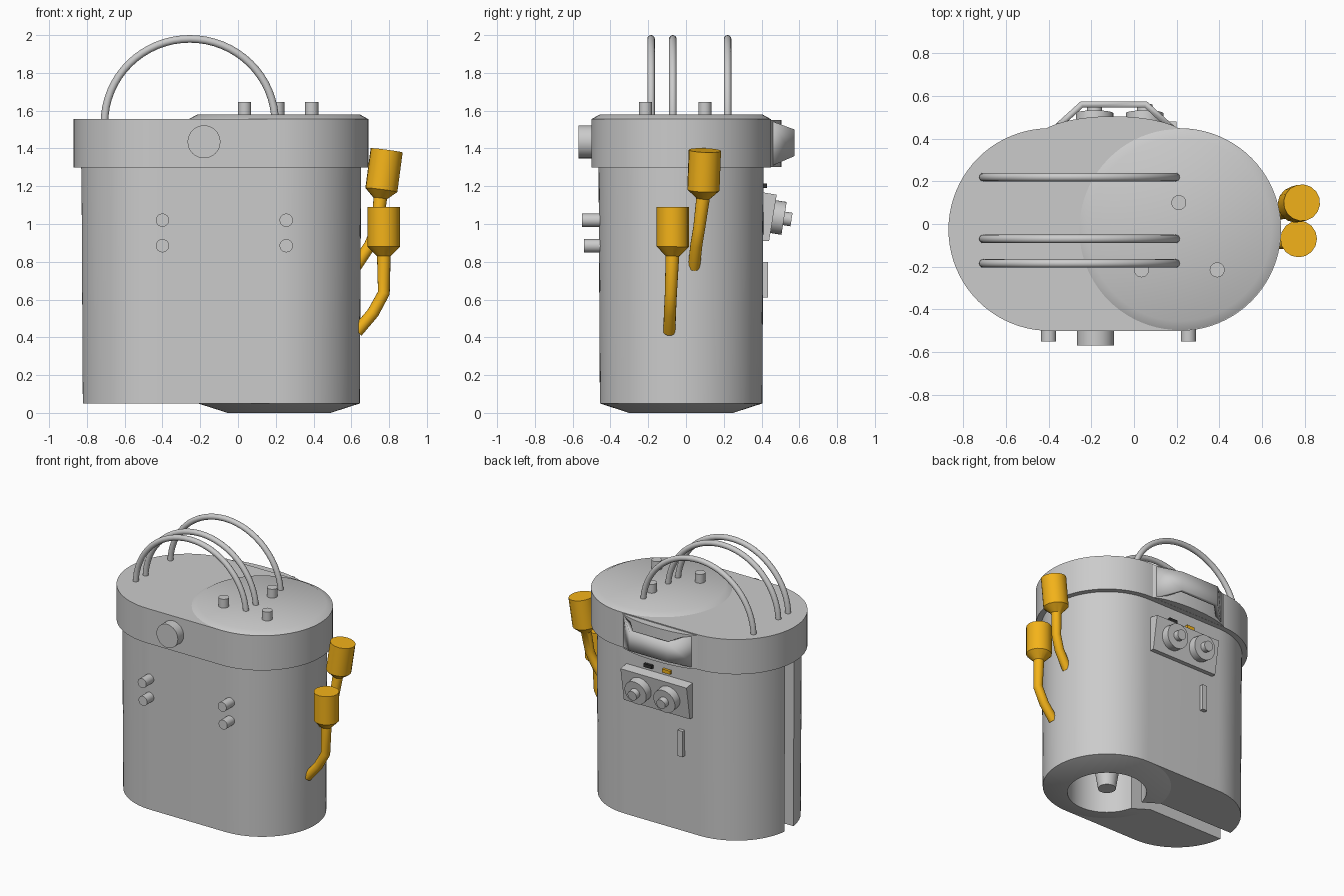
import bpy, bmesh
from math import sin, cos, pi, radians
from mathutils import Vector

if "Cube" in bpy.data.objects:
    bpy.data.objects.remove(bpy.data.objects["Cube"])


def material(name, rgb):
    m = bpy.data.materials.new(name)
    m.diffuse_color = (*rgb, 1)
    m.use_nodes = True
    m.node_tree.nodes["Principled BSDF"].inputs["Base Color"].default_value = m.diffuse_color
    return m


ORANGE = material("orange", (0.9, 0.45, 0.01))
DARK = material("dark", (0.03, 0.03, 0.03))


def smooth(ob, mat=None, angle=35):
    bpy.ops.object.select_all(action='DESELECT')
    ob.select_set(True)
    bpy.context.view_layer.objects.active = ob
    bpy.ops.object.shade_smooth_by_angle(angle=radians(angle))
    if mat:
        ob.data.materials.append(mat)
    return ob


def from_bmesh(name, bm, mat=None):
    bmesh.ops.recalc_face_normals(bm, faces=bm.faces)
    me = bpy.data.meshes.new(name)
    bm.to_mesh(me)
    bm.free()
    ob = bpy.data.objects.new(name, me)
    bpy.context.collection.objects.link(ob)
    return smooth(ob, mat)


def loft(name, loops, mat=None):
    """Closed solid through a list of equal-length point loops."""
    bm = bmesh.new()
    rings = [[bm.verts.new(p) for p in lp] for lp in loops]
    n = len(rings[0])
    for a, b in zip(rings, rings[1:]):
        for i in range(n):
            j = (i + 1) % n
            bm.faces.new((a[i], a[j], b[j], b[i]))
    bm.faces.new(rings[0])
    bm.faces.new(rings[-1])
    return from_bmesh(name, bm, mat)


CY, LX, RX = -0.026, -0.395, 0.215    # plan centres of the two rounded ends


def stadium(r, z, n=40):
    right = [(RX + r * cos(-pi / 2 + pi * i / n), CY + r * sin(-pi / 2 + pi * i / n), z) for i in range(n + 1)]
    left = [(LX + r * cos(pi / 2 + pi * i / n), CY + r * sin(pi / 2 + pi * i / n), z) for i in range(n + 1)]
    return right + left


def rod(name, a, b, r1, r2=None, mat=None, segs=32):
    """Cylinder or cone from a to b."""
    a, b = Vector(a), Vector(b)
    d = b - a
    bpy.ops.mesh.primitive_cone_add(vertices=segs, radius1=r1, radius2=r1 if r2 is None else r2,
                                    depth=d.length, location=(a + b) / 2,
                                    rotation=d.to_track_quat('Z', 'Y').to_euler())
    ob = bpy.context.object
    ob.name = name
    return smooth(ob, mat)


def box(name, lo, hi, mat=None):
    lo, hi = Vector(lo), Vector(hi)
    bpy.ops.mesh.primitive_cube_add(size=1, location=(lo + hi) / 2)
    ob = bpy.context.object
    ob.name = name
    ob.scale = hi - lo
    if mat:
        ob.data.materials.append(mat)
    return ob


def pipe(name, pts, radii, mat=None):
    """Round tube along a path with a radius for every point."""
    cu = bpy.data.curves.new(name, 'CURVE')
    cu.dimensions = '3D'
    cu.bevel_depth = 1
    cu.bevel_resolution = 6
    cu.use_fill_caps = True
    sp = cu.splines.new('POLY')
    sp.points.add(len(pts) - 1)
    for p, co, r in zip(sp.points, pts, radii):
        p.co = (*co, 1)
        p.radius = r
    ob = bpy.data.objects.new(name, cu)
    bpy.context.collection.objects.link(ob)
    bpy.ops.object.select_all(action='DESELECT')
    ob.select_set(True)
    bpy.context.view_layer.objects.active = ob
    bpy.ops.object.convert(target='MESH')
    return smooth(bpy.context.object, mat, 40)


def cut(ob, cutter):
    m = ob.modifiers.new("cut", 'BOOLEAN')
    m.operation = 'DIFFERENCE'
    m.solver = 'EXACT'
    m.object = cutter
    bpy.context.view_layer.objects.active = ob
    bpy.ops.object.modifier_apply(modifier=m.name)


# Body shell with a round cavity and a full-height slot at the left end
body = loft("body", [stadium(0.43, 0.05), stadium(0.437, 1.31)])
rim = rod("bottom_rim", (RX, CY, 0), (RX, CY, 0.05), 0.275, 0.43, segs=64)
cavity = rod("cavity_cutter", (RX, CY, -0.1), (RX, CY, 0.9), 0.265, segs=64)
slot = box("slot_cutter", (-1.0, -0.08, -0.1), (RX, 0.025, 1.29))
for part in (body, rim):
    for tool in (cavity, slot):
        cut(part, tool)
    smooth(part)
for tool in (cavity, slot):
    bpy.data.objects.remove(tool)
rod("inner_spout", (RX, CY, 0.03), (RX, CY, 0.92), 0.06, 0.2)

# Lid with a raised disc over the right end
loft("lid", [stadium(0.475, 1.30), stadium(0.475, 1.557)])
rod("lid_disc", (RX, CY, 1.555), (RX, CY, 1.58), 0.475, 0.43, segs=80)
bulge = rod("lid_back_bulge", (-0.1, 0.4, 1.301), (-0.1, 0.4, 1.55), 1, segs=64)
bulge.scale = (0.35, 0.105, 1)

# Open frame on the back of the lid
plan = [(-0.40, 0.44, 1.301, 1.55), (-0.25, 0.575, 1.36, 1.50),
        (0.06, 0.575, 1.36, 1.50), (0.21, 0.44, 1.301, 1.55)]
bm = bmesh.new()
cols = [(bm.verts.new((x, y, a)), bm.verts.new((x, y, b))) for x, y, a, b in plan]
for p, q in zip(cols, cols[1:]):
    bm.faces.new((p[0], p[1], q[1], q[0]))
frame = from_bmesh("lid_back_frame", bm)
mod = frame.modifiers.new("thickness", 'SOLIDIFY')
mod.thickness = 0.03
# keep the thickness on the inner side of the frame
mod.offset = -1 if frame.data.polygons[1].normal.y > 0 else 1

# Hoops on the lid
for k, y in enumerate((-0.185, -0.07, 0.22)):
    arc = [pi * i / 32 for i in range(33)]
    pipe(f"hoop_{k}", [(-0.255 + 0.452 * cos(t), y, 1.535 + 0.445 * sin(t)) for t in arc], [0.02] * 33)

# Pegs on the lid, front button and front studs
for k, (x, y) in enumerate(((0.035, -0.215), (0.39, -0.215), (0.21, 0.1))):
    rod(f"lid_peg_{k}", (x, y, 1.55), (x, y, 1.645), 0.035)
rod("front_button", (-0.18, -0.45, 1.435), (-0.18, -0.57, 1.435), 0.087)
for x in (-0.4, 0.255):
    for z, y in ((1.02, -0.55), (0.885, -0.54)):
        rod("front_stud", (x, -0.43, z), (x, y, z), 0.035)

# Back panel with two knobs, indicator lamps and a small rib
profile = [(0.39, 0.91), (0.44, 0.91), (0.48, 1.155), (0.39, 1.17)]
loft("back_panel", [[(x, y, z) for y, z in profile] for x in (-0.34, 0.20)])
axis = Vector((0, 0.987, -0.158))
for x in (-0.185, 0.05):
    base = Vector((x, 0.455, 1.04))
    rod("knob", base, base + axis * 0.065, 0.088)
    rod("knob_pin", base + axis * 0.06, base + axis * 0.105, 0.036)
box("dark_lamp", (-0.02, 0.39, 1.19), (0.045, 0.43, 1.215), DARK)
box("orange_lamp", (-0.17, 0.39, 1.19), (-0.105, 0.43, 1.215), ORANGE)
box("back_rib", (-0.275, 0.39, 0.61), (-0.235, 0.435, 0.80))

# Filler cups on bent pipes at the right side
pipe("lower_cup", [(0.772, -0.07, 1.09), (0.772, -0.07, 0.88), (0.772, -0.072, 0.83),
                   (0.772, -0.08, 0.635), (0.715, -0.085, 0.53), (0.63, -0.088, 0.43)],
     [0.086, 0.086, 0.036, 0.032, 0.032, 0.032], ORANGE)
pipe("upper_cup", [(0.787, 0.10, 1.39), (0.759, 0.092, 1.18), (0.753, 0.09, 1.135),
                   (0.737, 0.07, 0.98), (0.70, 0.055, 0.89), (0.62, 0.042, 0.77)],
     [0.086, 0.086, 0.036, 0.032, 0.032, 0.032], ORANGE)
